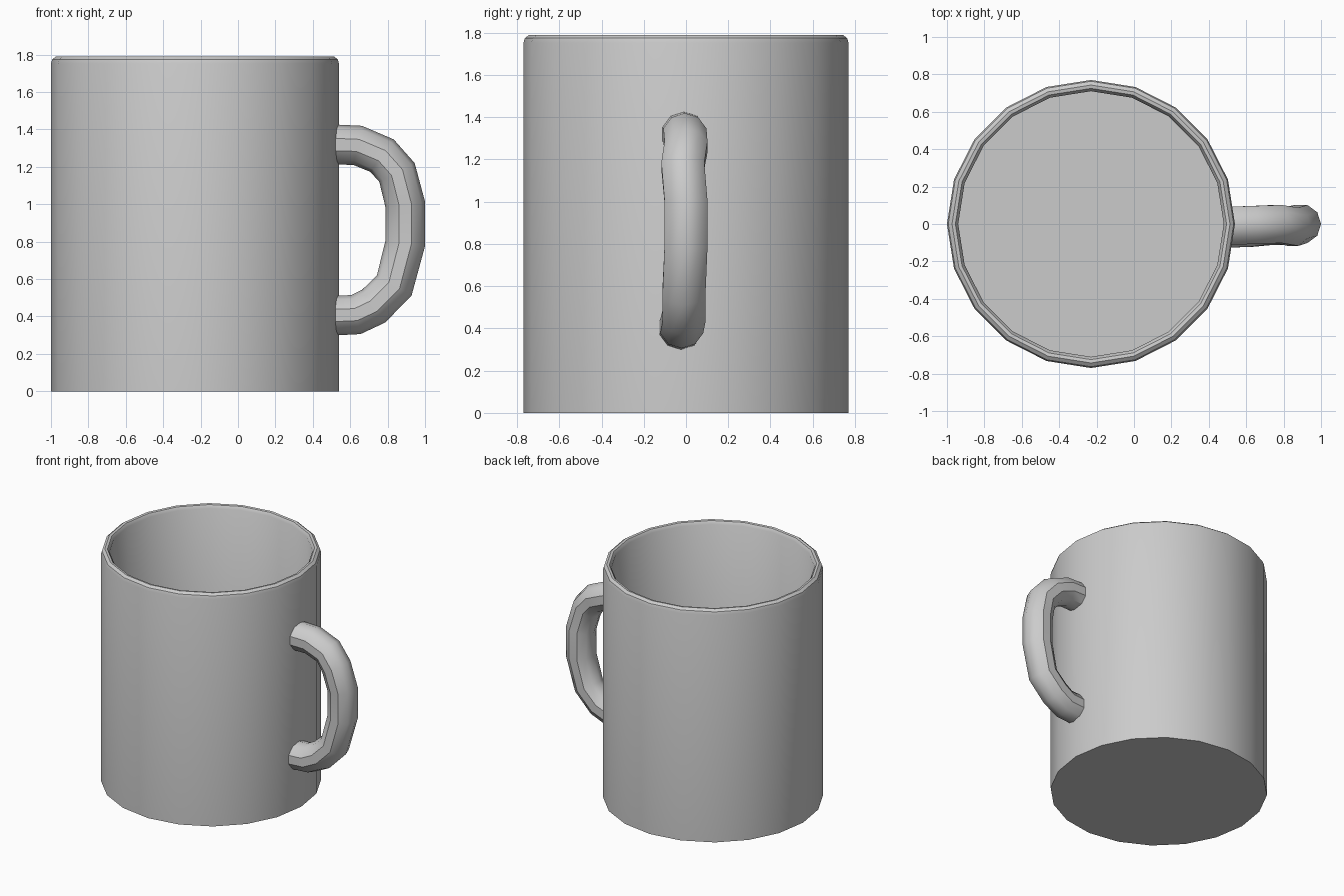
import bpy, bmesh
from math import sin, cos, pi
from mathutils import Vector

if "Cube" in bpy.data.objects:
    bpy.data.objects.remove(bpy.data.objects["Cube"])


def make_object(name, bm):
    bmesh.ops.recalc_face_normals(bm, faces=bm.faces[:])
    mesh = bpy.data.meshes.new(name)
    bm.to_mesh(mesh)
    bm.free()
    obj = bpy.data.objects.new(name, mesh)
    bpy.context.collection.objects.link(obj)
    bpy.ops.object.select_all(action='DESELECT')
    obj.select_set(True)
    bpy.context.view_layer.objects.active = obj
    bpy.ops.object.shade_smooth_by_angle(angle=pi / 5)
    return obj


def skin_rings(rings):
    """Closed surface through rings of points, capped at both ends."""
    bm = bmesh.new()
    loops = [[bm.verts.new(p) for p in ring] for ring in rings]
    n = len(loops[0])
    for a, b in zip(loops, loops[1:]):
        for i in range(n):
            j = (i + 1) % n
            bm.faces.new((a[i], a[j], b[j], b[i]))
    bm.faces.new(loops[0])
    bm.faces.new(loops[-1])
    return bm


# Cup: 20-sided lathe with rounded rim, hollow inside
SIDES, CX = 20, -0.23
profile = [(0.77, 0), (0.77, 1.752), (0.763, 1.775), (0.743, 1.79),
           (0.725, 1.787), (0.71, 1.765), (0.71, 0.06)]
cup_rings = [[(CX + r * cos(2 * pi * i / SIDES), r * sin(2 * pi * i / SIDES), z)
              for i in range(SIDES)] for r, z in profile]
make_object("cup", skin_rings(cup_rings))

# Handle: slightly wobbly tube swept along a D-shaped path
R, SEG = 0.107, 10
path = [Vector(p) for p in (
    (0.50, -0.01, 1.32), (0.64, -0.005, 1.315), (0.77, 0.0, 1.26),
    (0.85, -0.015, 1.17), (0.894, 0.0, 1.0), (0.894, 0.0, 0.79),
    (0.835, -0.01, 0.565), (0.725, -0.01, 0.455), (0.63, -0.02, 0.41),
    (0.50, -0.025, 0.405))]
handle_rings = []
for i, p in enumerate(path):
    before = (p - path[i - 1]).normalized() if i else Vector((1, 0, 0))
    after = (path[i + 1] - p).normalized() if i < len(path) - 1 else Vector((-1, 0, 0))
    t = before + after
    t.y = 0
    t.normalize()
    side = Vector((0, 1, 0))
    normal = side.cross(t)
    handle_rings.append([p + R * (cos(2 * pi * k / SEG) * normal + sin(2 * pi * k / SEG) * side)
                         for k in range(SEG)])
make_object("handle", skin_rings(handle_rings))
